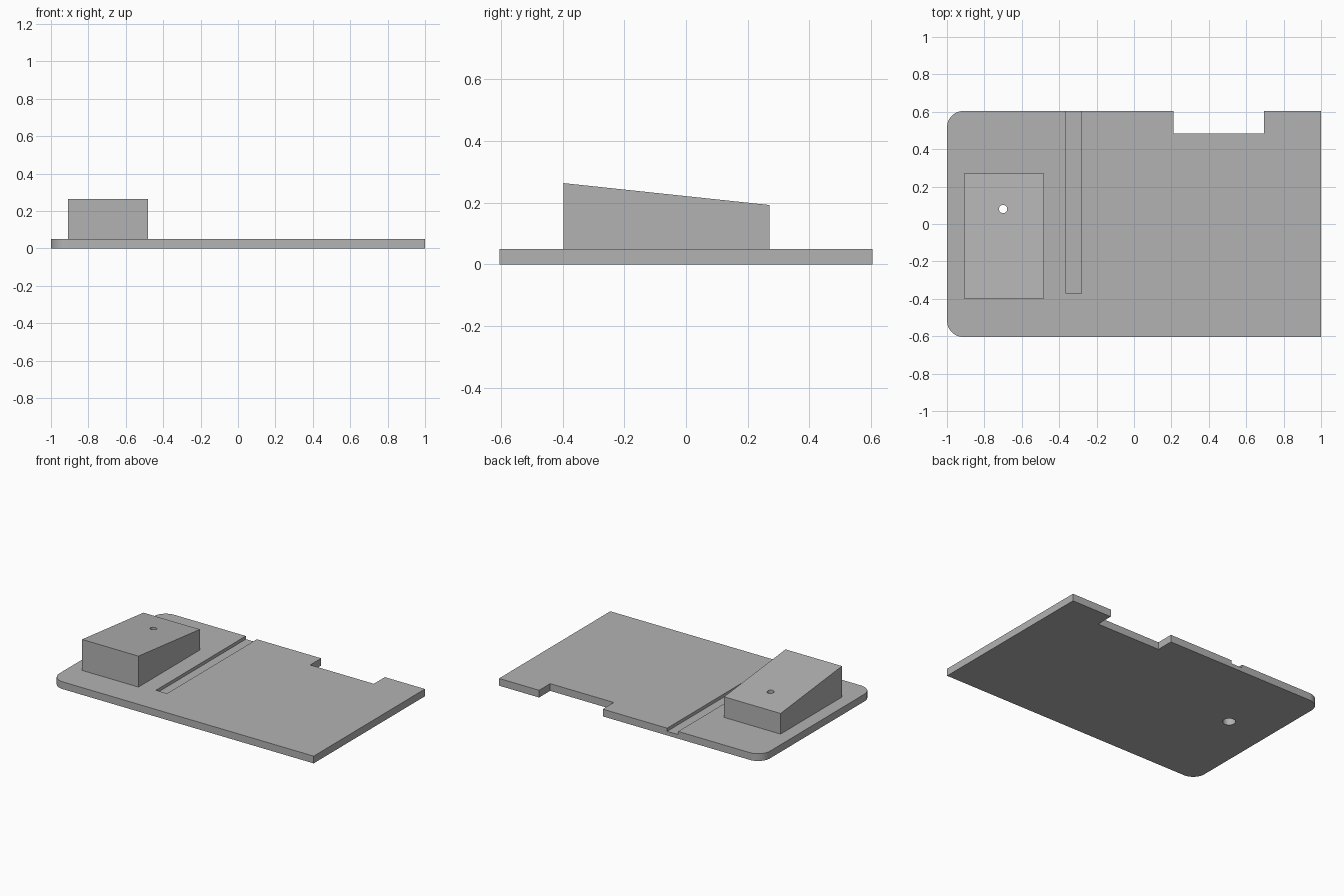
import bpy, bmesh
from math import pi, sin, cos, radians
from mathutils import Vector

default = bpy.data.objects.get("Cube")
if default:
    bpy.data.objects.remove(default, do_unlink=True)

grey = bpy.data.materials.new("plain_grey")
grey.use_nodes = True
colour = (0.45, 0.45, 0.45, 1)
grey.diffuse_color = colour
grey.node_tree.nodes["Principled BSDF"].inputs["Base Color"].default_value = colour


def prism(name, outline, offset):
    """Extrude a closed outline of 3D points along an offset."""
    bm = bmesh.new()
    face = bm.faces.new([bm.verts.new(p) for p in outline])
    new = bmesh.ops.extrude_face_region(bm, geom=[face])["geom"]
    bmesh.ops.translate(bm, vec=Vector(offset),
                        verts=[v for v in new if isinstance(v, bmesh.types.BMVert)])
    bmesh.ops.recalc_face_normals(bm, faces=bm.faces)
    mesh = bpy.data.meshes.new(name)
    bm.to_mesh(mesh)
    bm.free()
    mesh.materials.append(grey)
    obj = bpy.data.objects.new(name, mesh)
    bpy.context.collection.objects.link(obj)
    return obj


def box(name, x0, x1, y0, y1, z0, z1):
    return prism(name, [(x0, y0, z0), (x1, y0, z0), (x1, y1, z0), (x0, y1, z0)],
                 (0, 0, z1 - z0))


def disc(name, x, y, radius, z0, z1, sides=32):
    ring = [(x + radius * cos(2 * pi * i / sides), y + radius * sin(2 * pi * i / sides), z0)
            for i in range(sides)]
    return prism(name, ring, (0, 0, z1 - z0))


def combine(target, tool, operation):
    """Apply a boolean and remove the tool object."""
    tool.hide_render = True
    mod = target.modifiers.new(tool.name, 'BOOLEAN')
    mod.operation, mod.solver, mod.object = operation, 'EXACT', tool
    bpy.ops.object.select_all(action='DESELECT')
    bpy.context.view_layer.objects.active = target
    target.select_set(True)
    bpy.ops.object.modifier_apply(modifier=mod.name)
    bpy.data.objects.remove(tool, do_unlink=True)


THICK, HALF_Y, CORNER = 0.05, 0.605, 0.09


def corner(y, start):
    """Rounded corner on the right end of the plate."""
    return [(-1 + CORNER + CORNER * cos(radians(start + 90 * i / 12)),
             y + CORNER * sin(radians(start + 90 * i / 12)), 0) for i in range(13)]


# Base plate with two rounded corners and a notch in the back edge
outline = [(1, -HALF_Y, 0), (1, HALF_Y, 0), (0.695, HALF_Y, 0), (0.695, 0.485, 0),
           (0.21, 0.485, 0), (0.21, HALF_Y, 0)]
outline += corner(HALF_Y - CORNER, 90) + corner(CORNER - HALF_Y, 180)
plate = prism("base_plate_with_block", outline, (0, 0, THICK))

# Wedge-topped block, sunk slightly so that it joins the plate
profile = [(-0.91, -0.397, 0.03), (-0.91, 0.271, 0.03),
           (-0.91, 0.271, 0.192), (-0.91, -0.397, 0.263)]
combine(plate, prism("wedge_block", profile, (0.43, 0, 0)), 'UNION')

# Shallow groove open at the back edge
combine(plate, box("groove_cutter", -0.364, -0.28, -0.372, 0.7, THICK - 0.022, 0.1), 'DIFFERENCE')

# Stepped through hole: wide below, narrow above
combine(plate, disc("wide_bore_cutter", -0.7, 0.08, 0.04, -0.1, 0.12), 'DIFFERENCE')
combine(plate, disc("narrow_bore_cutter", -0.7, 0.08, 0.022, 0.08, 0.4), 'DIFFERENCE')

bpy.ops.object.shade_smooth_by_angle(angle=radians(30))
